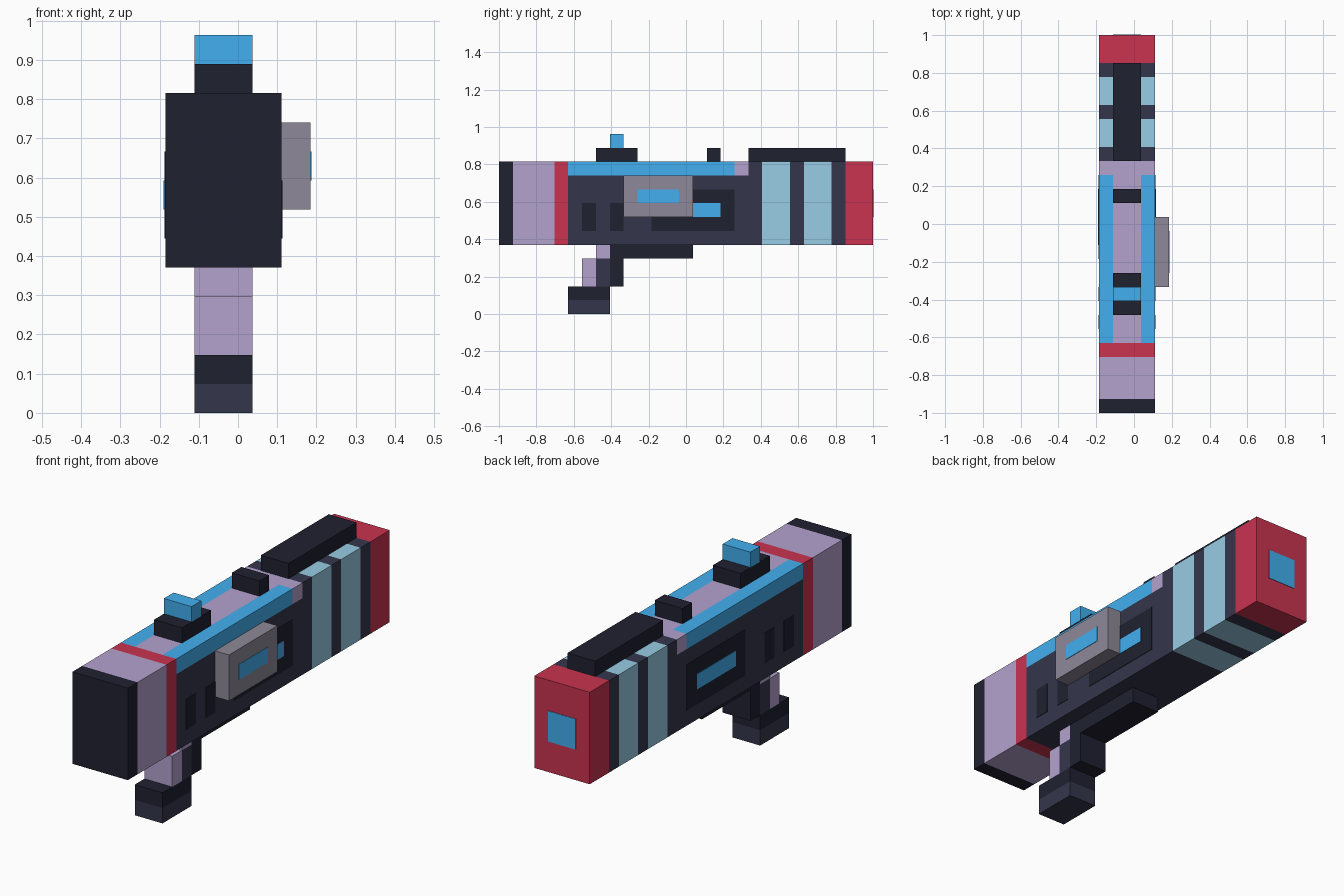
import bpy
import bmesh
from mathutils import Vector

if "Cube" in bpy.data.objects:
    bpy.data.objects.remove(bpy.data.objects["Cube"])

U = 2 / 27                        # one block of the grid
ORIGIN = Vector((-2.5, -13.5, 0))  # grid corner to world, in blocks
PROUD = 0.03                      # how far inlays stand out, in blocks


def linear(c):
    return c / 12.92 if c <= 0.04045 else ((c + 0.055) / 1.055) ** 2.4


def material(name, hex_code):
    mat = bpy.data.materials.new(name)
    rgb = [linear(int(hex_code[i:i + 2], 16) / 255) for i in (0, 2, 4)]
    mat.diffuse_color = (*rgb, 1)
    mat.use_nodes = True
    mat.node_tree.nodes["Principled BSDF"].inputs["Base Color"].default_value = mat.diffuse_color
    return mat


BLACK = material("black", "1F2130")
DARK = material("dark_slate", "34364B")
LILAC = material("lilac", "B4A2CE")
RED = material("red", "C93350")
BLUE = material("blue", "42AFF0")
PALE = material("pale_blue", "98CCE4")
GREY = material("grey", "8E8998")


def box(name, mat, x, y, z):
    """Box from (min, max) spans given in blocks."""
    bm = bmesh.new()
    bmesh.ops.create_cube(bm, size=1)
    lo, hi = (Vector(v) for v in zip(x, y, z))
    for v in bm.verts:
        v.co = Vector(l + (c + 0.5) * (h - l) for l, h, c in zip(lo, hi, v.co))
        v.co = (v.co + ORIGIN) * U
    mesh = bpy.data.meshes.new(name)
    bm.to_mesh(mesh)
    bm.free()
    mesh.materials.append(mat)
    obj = bpy.data.objects.new(name, mesh)
    bpy.context.collection.objects.link(obj)
    return obj


FULL, MID, BODY_Z = (0, 4), (1, 3), (5, 11)

# Full-section bands along the barrel
for name, mat, y in [
    ("front_cap", BLACK, (0, 1)), ("front_shroud", LILAC, (1, 4)),
    ("front_ring", RED, (4, 5)), ("rear_collar", DARK, (18, 19)),
    ("pale_band_1", PALE, (19, 21)), ("band_gap_1", DARK, (21, 22)),
    ("pale_band_2", PALE, (22, 24)), ("band_gap_2", DARK, (24, 25)),
    ("rear_cap", RED, (25, 27)),
]:
    box(name, mat, FULL, y, BODY_Z)

# Middle housing with its top deck and rails
box("housing", DARK, FULL, (5, 18), (5, 10))
box("top_deck", LILAC, MID, (5, 17), (10, 11))
box("deck_end", LILAC, FULL, (17, 18), (10, 11))
for side, x in (("left", (0, 1)), ("right", (3, 4))):
    box(side + "_rail", BLUE, x, (5, 17), (10, 11))

# Inlays on both flanks, running through the housing
P = PROUD
through = (-P, 4 + P)
box("slot_1", BLACK, through, (6, 7), (6, 8))
box("slot_2", BLACK, through, (8, 9), (6, 8))
box("flank_plate", BLACK, through, (11, 17), (6, 9))
box("flank_window", BLUE, (-2 * P, 4 + 2 * P), (12, 16), (7, 8))

# Side panel and rear window
box("side_panel", GREY, (4, 5), (9, 14), (7, 10))
box("panel_window", BLUE, (4.5, 5 + P), (10, 13), (8, 9))
box("rear_window", BLUE, MID, (26, 27 + P), (7, 9))

# Sights and top ridge
box("sight_base", BLACK, MID, (7, 10), (11, 12))
box("sight_lens", BLUE, MID, (8, 9), (12, 13))
box("rear_sight", BLACK, MID, (15, 16), (11, 12))
box("top_ridge", BLACK, MID, (18, 25), (11, 12))

# Grip, guard and foot
box("under_block", BLACK, MID, (9, 14), (4, 5))
box("grip_top", LILAC, MID, (7, 8), (4, 5))
box("grip_front", LILAC, MID, (6, 7), (2, 4))
box("grip_core", DARK, MID, (7, 8), (2, 4))
box("grip_back", BLACK, MID, (8, 9), (2, 5))
box("foot_upper", BLACK, MID, (5, 8), (1, 2))
box("foot_lower", DARK, MID, (5, 8), (0, 1))
